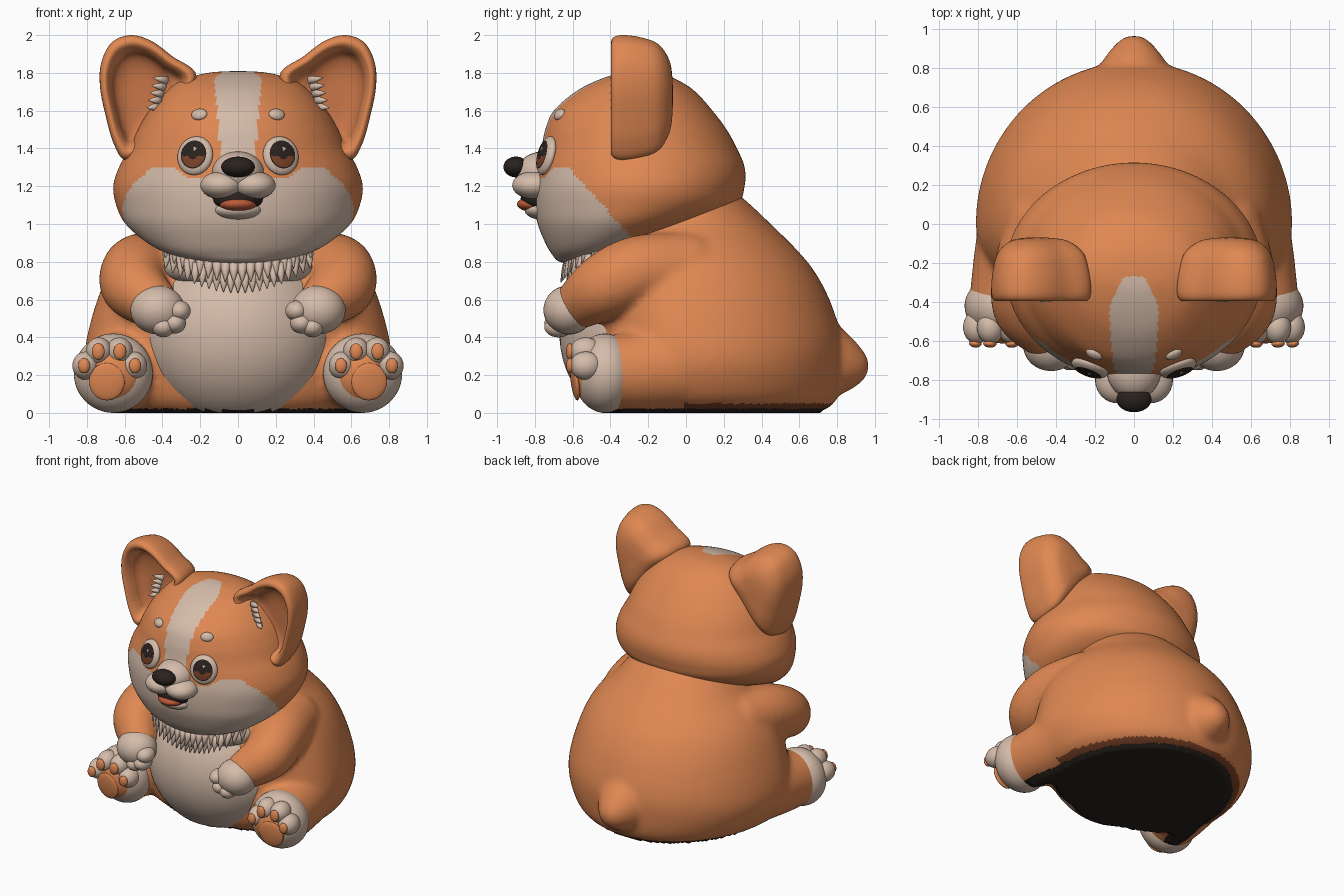
import bpy, bmesh, math
from mathutils import Vector, Matrix
from mathutils.bvhtree import BVHTree

if "Cube" in bpy.data.objects:
    bpy.data.objects.remove(bpy.data.objects["Cube"])


def material(name, rgb):
    m = bpy.data.materials.new(name)
    m.diffuse_color = (*rgb, 1)
    m.use_nodes = True
    m.node_tree.nodes["Principled BSDF"].inputs["Base Color"].default_value = m.diffuse_color
    return m


MATS = [material("orange fur", (.74, .245, .085)), material("cream fur", (.66, .50, .40)),
        material("near black", (.022, .016, .013)), material("brown", (.20, .055, .02)),
        material("tongue red", (.50, .10, .04)), material("inner ear", (.58, .18, .065))]
ORANGE, CREAM, BLACK, BROWN, TONGUE, EAR = range(6)


def finish(name, bm, colour):
    """Turn a bmesh into a smooth object; colour is an index or a rule on face centre and normal."""
    bmesh.ops.recalc_face_normals(bm, faces=bm.faces)
    bm.normal_update()
    for f in bm.faces:
        f.smooth = True
        f.material_index = colour(f.calc_center_median(), f.normal) if callable(colour) else colour
    me = bpy.data.meshes.new(name)
    bm.to_mesh(me)
    bm.free()
    for m in MATS:
        me.materials.append(m)
    ob = bpy.data.objects.new(name, me)
    bpy.context.collection.objects.link(ob)
    return ob


def catmull(pts, n, closed=False):
    """Smooth curve through tuples of any length."""
    out, k = [], len(pts)
    pick = (lambda i: pts[i % k]) if closed else (lambda i: pts[max(0, min(k - 1, i))])
    for i in range(k if closed else k - 1):
        p = [pick(i + j) for j in (-1, 0, 1, 2)]
        for s in range(n):
            t = s / n
            out.append([.5 * (2 * b + (c - a) * t + (2 * a - 5 * b + 4 * c - d) * t * t
                              + (3 * b - a - 3 * c + d) * t ** 3) for a, b, c, d in zip(*p)])
    return out if closed else out + [list(pts[-1])]


def skin(bm, rings):
    vs = [[bm.verts.new(p) for p in r] for r in rings]
    n = len(vs[0])
    for a, b in zip(vs, vs[1:]):
        for i in range(n):
            bm.faces.new((a[i], a[(i + 1) % n], b[(i + 1) % n], b[i]))
    bm.faces.new(vs[0][::-1])
    bm.faces.new(vs[-1])


def sphere(bm, segs, mat):
    rows = segs * 5 // 8
    rings = []
    for j in range(rows + 1):
        t = math.pi * (.004 + .992 * j / rows)
        rings.append([mat @ Vector((math.sin(t) * math.cos(a), math.sin(t) * math.sin(a), -math.cos(t)))
                      for a in (2 * math.pi * i / segs for i in range(segs))])
    skin(bm, rings)


def egg_rings(table, n, segs):
    """Stack of cross-sections: z, half width, front y, back y, centre y."""
    rings = []
    for z, w, yf, yb, cy in catmull(table, n):
        ring = []
        for i in range(segs):
            a = 2 * math.pi * i / segs
            s = math.sin(a)
            ring.append((w * math.cos(a), cy + s * (yb - cy if s > 0 else cy - yf), z))
        rings.append(ring)
    return rings


def blob(name, loc, radii, colour, normal=(0, -1, 0), local_rule=None, floor=False, segs=28):
    """Ellipsoid: radii are across, up, and along the normal."""
    n = Vector(normal).normalized()
    right = Vector((0, 0, 1)).cross(n).normalized()
    rot = Matrix((right, n.cross(right), n)).transposed().to_4x4()
    mat = Matrix.Translation(loc) @ rot @ Matrix.Diagonal((*radii, 1))
    bm = bmesh.new()
    sphere(bm, segs, mat)
    if floor:
        for v in bm.verts:
            v.co.z = max(v.co.z, 0)
    inv = mat.inverted()
    return finish(name, bm, (lambda c, nn: local_rule(inv @ c)) if local_rule else colour)


def spikes(name, items, colour):
    bm = bmesh.new()
    for base, tip, r in items:
        d = Vector(tip) - Vector(base)
        m = Matrix.Translation(base) @ d.to_track_quat('Z', 'Y').to_matrix().to_4x4()
        skin(bm, [[m @ Vector((k * math.cos(a), k * math.sin(a), h)) for a in (math.pi * i / 5 for i in range(10))]
                  for k, h in ((r, 0), (r * .6, d.length * .5), (.002, d.length))])
    return finish(name, bm, colour)


TREES = {}


def front_hit(objs, x, z):
    """Frontmost surface point and normal at x, z."""
    best = None
    for o in objs:
        if o.name not in TREES:
            TREES[o.name] = BVHTree.FromPolygons([v.co.copy() for v in o.data.vertices],
                                                 [p.vertices[:] for p in o.data.polygons])
        h = TREES[o.name].ray_cast(Vector((x, -3, z)), Vector((0, 1, 0)))
        if h[0] and (best is None or h[0].y < best[0].y):
            best = h
    return best[0], best[1]


# Body: torso, legs, arms and tail fused together
bm = bmesh.new()
skin(bm, egg_rings([(0, .58, -.40, .68, 0), (.03, .67, -.44, .76, 0), (.1, .75, -.48, .81, 0),
                    (.25, .81, -.51, .83, 0), (.4, .80, -.52, .825, 0), (.6, .745, -.52, .76, 0),
                    (.75, .68, -.50, .68, 0), (.86, .60, -.47, .59, 0), (.97, .49, -.42, .48, 0),
                    (1.13, .36, -.34, .31, 0), (1.25, .2, -.2, .15, 0)], 4, 64))
limbs = [[(0, .58, .32, .26), (0, .74, .27, .19), (0, .85, .25, .12)]]
for s in (1, -1):
    limbs.append([(s * .54, .05, .26, .255), (s * .61, -.22, .225, .22), (s * .655, -.42, .21, .195)])
    limbs.append([(s * .46, .0, .76, .2), (s * .53, -.25, .745, .195), (s * .55, -.43, .67, .175),
                  (s * .45, -.56, .58, .135)])
for path in limbs:
    for x, y, z, r in catmull(path, 5):
        sphere(bm, 24, Matrix.Translation((x, y, z)) @ Matrix.Scale(r, 4))
raw_mesh = bpy.data.meshes.new("body_raw")
bm.to_mesh(raw_mesh)
bm.free()
raw = bpy.data.objects.new("body_raw", raw_mesh)
bpy.context.collection.objects.link(raw)
mod = raw.modifiers.new("fuse", 'REMESH')
mod.mode, mod.voxel_size = 'VOXEL', .02
bpy.context.view_layer.update()
fused = bpy.data.meshes.new_from_object(raw.evaluated_get(bpy.context.evaluated_depsgraph_get()))
bpy.data.objects.remove(raw)
bm = bmesh.new()
bm.from_mesh(fused)
for _ in range(5):
    bmesh.ops.smooth_vert(bm, verts=bm.verts, factor=.5, use_axis_x=True, use_axis_y=True, use_axis_z=True)
for v in bm.verts:
    if v.co.z < .014:
        v.co.z = 0


def body_colour(c, n):
    if c.z < .022 and n.z < -.3:
        return BLACK
    return BROWN if c.z < .05 and n.z < -.3 and c.y > 0 else ORANGE


finish("body", bm, body_colour)

# Belly and chest ruff
belly = blob("belly", (0, -.2, .42), (.53, .5, .47), CREAM, floor=True, segs=64)
for p in belly.data.polygons:
    p.material_index = BLACK if p.center.z < .012 else CREAM
chest = blob("chest", (0, -.4, .77), (.40, .13, .23), CREAM)
ruff = []
for row, count in ((0, 21), (.055, 18)):
    for i in range(count):
        t = 2 * i / (count - 1) - 1
        x, z = .37 * t, .71 + row + .13 * t * t
        hit = front_hit((belly, chest), x, min(z, .80))[0]
        ruff.append(((x, hit.y + .01, z + .03), (x * 1.04, hit.y - .035, z - .075), .034))
spikes("chest_ruff", ruff, CREAM)


# Head with cream blaze and cheeks
def head_colour(c, n):
    x = abs(c.x)
    blaze = .095 + .08 * max(0, c.z - 1.4) if c.y < -.42 else .127 - (c.y + .42) * .5
    if c.z > 1.25 and c.y < -.27 and x < blaze:
        return CREAM
    cheek = c.z < 1.305 - .4 * max(0, .36 - x) and c.y < -.28 - .9 * (c.z - .92)
    return CREAM if cheek and math.hypot(x - .23, c.z - 1.36) > .12 else ORANGE


bm = bmesh.new()
skin(bm, egg_rings([(.785, .02, -.58, -.56, -.57), (.80, .2, -.67, -.45, -.55), (.84, .36, -.71, -.33, -.5),
                    (.9, .48, -.745, -.2, -.42), (1.0, .595, -.785, .1, -.32), (1.1, .645, -.80, .27, -.26),
                    (1.2, .66, -.80, .31, -.24), (1.3, .63, -.785, .31, -.24), (1.4, .575, -.765, .27, -.24),
                    (1.5, .53, -.745, .215, -.24), (1.6, .47, -.70, .14, -.24), (1.7, .38, -.585, .05, -.25),
                    (1.76, .30, -.47, -.04, -.25), (1.8, .16, -.35, -.14, -.25), (1.81, .01, -.26, -.24, -.25)],
                   7, 160))
head = finish("head", bm, head_colour)

# Muzzle, mouth and nose
blob("muzzle_bridge", (0, -.75, 1.27), (.14, .115, .15), CREAM)
blob("chin", (0, -.75, 1.075), (.13, .055, .105), CREAM)
blob("mouth", (0, -.77, 1.135), (.135, .072, .105), BLACK)
blob("tongue", (0, -.80, 1.105), (.10, .042, .095), TONGUE)
blob("nose", (0, -.90, 1.302), (.09, .055, .066), BLACK)


# Eyes: dark pupil, brown lower iris and a small glint
def eye_rule(p):
    r = math.hypot(p.x, p.y)
    if r > .74 or math.hypot(p.x - .08, p.y - .3) < .09:
        return CREAM
    return BROWN if p.y < -.1 and .3 < r < .66 else BLACK


def ear_rings(s):
    outline = catmull([(.22, 1.78), (.35, 1.89), (.46, 1.97), (.57, 2.0), (.67, 1.96), (.725, 1.85), (.73, 1.72),
                       (.70, 1.57), (.66, 1.43), (.60, 1.34), (.5, 1.4), (.36, 1.58)], 6, True)
    profile = catmull([(.01, -.25), (.4, -.255), (.66, -.29), (.76, -.36), (.86, -.395), (.96, -.385), (1, -.34),
                       (.97, -.25), (.86, -.15), (.6, -.09), (.3, -.072), (.01, -.07)], 4)
    return [[(s * (.5 + k * (x - .5)), y, 1.68 + k * (z - 1.68)) for x, z in outline] for k, y in profile]


def ear_colour(c, n):
    d = math.hypot((abs(c.x) - .52) / .17, (c.z - 1.68) / .24)
    return EAR if -.33 < c.y < -.24 and d < 1 and n.y < 0 else ORANGE


for s, side in ((1, "left"), (-1, "right")):
    blob(side + "_muzzle_lobe", (s * .085, -.80, 1.205), (.115, .075, .12), CREAM)
    p, n = front_hit((head,), s * .225, 1.36)
    blob(side + "_eye", p + n * .005, (.098, .105, .04), CREAM, n, eye_rule, segs=56)
    p, n = front_hit((head,), s * .205, 1.58)
    blob(side + "_eyebrow", p, (.045, .033, .022), CREAM, n)

    # Ear with hollow front and inner fur tuft
    bm = bmesh.new()
    skin(bm, ear_rings(s))
    finish(side + "_ear", bm, ear_colour)
    spikes(side + "_ear_tuft", [((s * (.38 + .012 * i), -.36, 1.76 - .035 * i),
                                 (s * (.45 + .008 * i), -.40, 1.775 - .04 * i), .026) for i in range(5)], CREAM)

    # Front paw and fingers
    blob(side + "_paw", (s * .425, -.62, .545), (.145, .13, .135), CREAM)
    for x, z in ((.31, .54), (.335, .475), (.395, .455)):
        blob(side + "_finger", (s * x, -.675, z), (.06, .055, .075), CREAM)

    # Hind foot with toes and pads
    foot = [blob(side + "_foot", (s * .66, -.43, .21), (.21, .21, .165), CREAM, (s * .12, -1, 0), segs=48)]
    toes = [(.815, .25, .032, .04), (.74, .325, .034, .044), (.625, .325, .034, .044), (.545, .25, .032, .04)]
    for x, z, rx, rz in toes:
        foot.append(blob(side + "_toe", (s * (.66 + (x - .66) * .95), -.53, z), (.07, .075, .085), CREAM))
    for x, z, rx, rz in toes + [(.695, .165, .095, .10)]:
        p, n = front_hit(foot, s * x, z)
        blob(side + "_pad", p, (rx, rz, .02), ORANGE, n + Vector((0, -.6, 0)))
